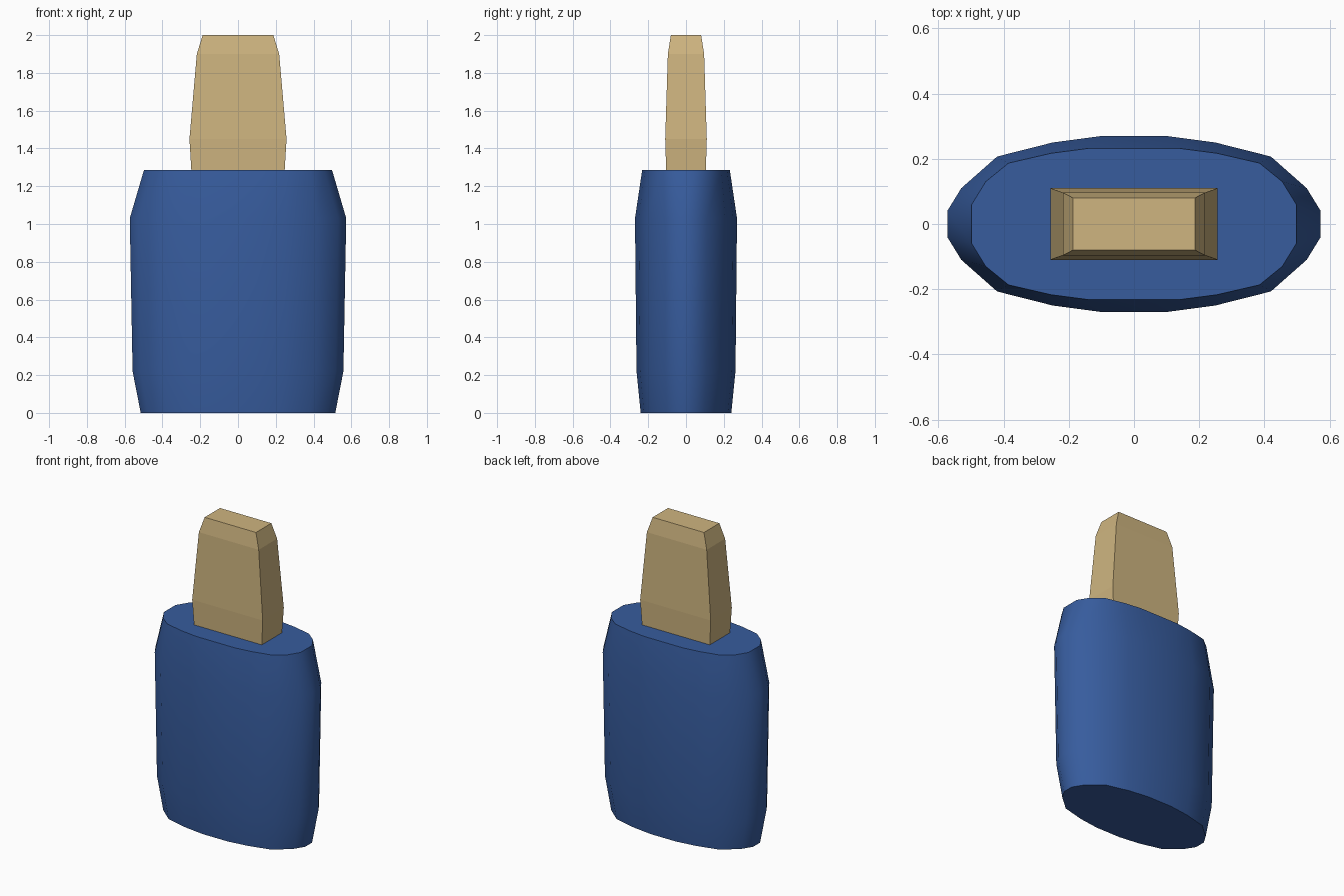
import bpy, bmesh, math

if "Cube" in bpy.data.objects:
    bpy.data.objects.remove(bpy.data.objects["Cube"])


def material(name, rgb):
    m = bpy.data.materials.new(name)
    m.diffuse_color = (*rgb, 1)
    m.use_nodes = True
    m.node_tree.nodes["Principled BSDF"].inputs["Base Color"].default_value = m.diffuse_color
    return m


def loft(name, rings, mat):
    """Skin closed rings of points, capped at both ends."""
    bm = bmesh.new()
    loops = [[bm.verts.new(p) for p in ring] for ring in rings]
    n = len(loops[0])
    for a, b in zip(loops, loops[1:]):
        for i in range(n):
            j = (i + 1) % n
            bm.faces.new((a[i], a[j], b[j], b[i]))
    bm.faces.new(loops[0][::-1])
    bm.faces.new(loops[-1])
    bmesh.ops.recalc_face_normals(bm, faces=bm.faces[:])
    me = bpy.data.meshes.new(name)
    bm.to_mesh(me)
    bm.free()
    me.materials.append(mat)
    ob = bpy.data.objects.new(name, me)
    bpy.context.collection.objects.link(ob)
    return ob


def mirrored(quadrant, z, sx=1.0, sy=1.0):
    """Full outline from a quarter running from +x to +y."""
    q = [(x * sx, y * sy) for x, y in quadrant]
    half = q + [(-x, y) for x, y in reversed(q)]
    return [(x, y, z) for x, y in half + [(-x, -y) for x, y in half]]


blue = material("blue plastic", (0.038, 0.107, 0.34))
tan = material("tan tip", (0.62, 0.46, 0.215))

# oval body: wide outline below, slightly rounder outline at the top
wide = [(0.573, 0.04), (0.53, 0.11), (0.42, 0.207), (0.25, 0.25), (0.10, 0.27)]
top = [(0.498, 0.06), (0.455, 0.13), (0.385, 0.187), (0.255, 0.217), (0.14, 0.232)]
body = loft("body", [
    mirrored(wide, 0.0, 0.515 / 0.573, 0.24 / 0.27),
    mirrored(wide, 0.22, 0.558 / 0.573, 0.262 / 0.27),
    mirrored(wide, 1.03),
    mirrored(top, 1.285),
], blue)
bpy.context.view_layer.objects.active = body
body.select_set(True)
bpy.ops.object.shade_smooth_by_angle(angle=math.radians(35))

# tapered rectangular tip
loft("tip", [mirrored([(hx, hy)], z) for hx, hy, z in (
    (0.245, 0.104, 1.25), (0.257, 0.11, 1.45), (0.218, 0.096, 1.90), (0.187, 0.08, 2.0))], tan)
